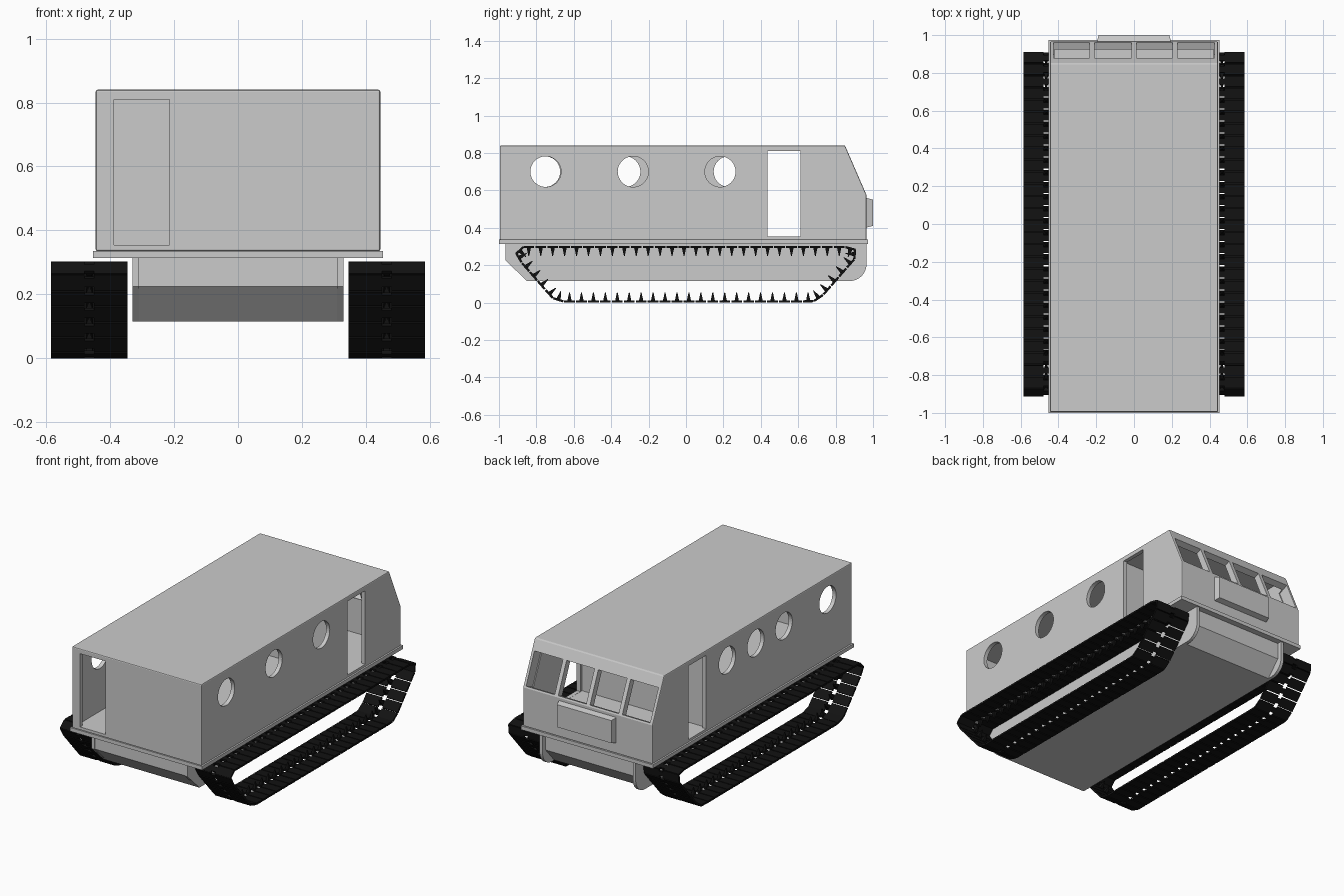
import bpy, bmesh, math
from mathutils import Vector, Matrix

if "Cube" in bpy.data.objects:
    bpy.data.objects.remove(bpy.data.objects["Cube"])

black = bpy.data.materials.new("track_black")
black.diffuse_color = (0.006, 0.006, 0.006, 1)
black.use_nodes = True
black.node_tree.nodes["Principled BSDF"].inputs["Base Color"].default_value = black.diffuse_color


def add_object(name, bm):
    bmesh.ops.recalc_face_normals(bm, faces=bm.faces[:])
    me = bpy.data.meshes.new(name)
    bm.to_mesh(me)
    bm.free()
    ob = bpy.data.objects.new(name, me)
    bpy.context.collection.objects.link(ob)
    return ob


def prism(name, pts, x0, x1):
    """Extrude a (y, z) profile from x0 to x1."""
    bm = bmesh.new()
    face = bm.faces.new([bm.verts.new((x0, y, z)) for y, z in pts])
    ext = bmesh.ops.extrude_face_region(bm, geom=[face])
    verts = [g for g in ext["geom"] if isinstance(g, bmesh.types.BMVert)]
    bmesh.ops.translate(bm, verts=verts, vec=(x1 - x0, 0, 0))
    return add_object(name, bm)


def rect(y0, y1, z0, z1):
    return [(y0, z0), (y1, z0), (y1, z1), (y0, z1)]


def circle(y, z, r, n=48):
    return [(y + r * math.cos(2 * math.pi * i / n), z + r * math.sin(2 * math.pi * i / n)) for i in range(n)]


def rounded(corners, steps=6):
    """Closed polyline from (y, z, radius) corners."""
    out = []
    for i, (y, z, r) in enumerate(corners):
        p = Vector((y, z))
        a = (Vector(corners[i - 1][:2]) - p).normalized()
        b = (Vector(corners[(i + 1) % len(corners)][:2]) - p).normalized()
        if r == 0:
            out.append(p)
            continue
        half = a.angle(b) / 2
        c = p + (a + b).normalized() * r / math.sin(half)
        t0, t1 = p + a * r / math.tan(half) - c, p + b * r / math.tan(half) - c
        for k in range(steps + 1):
            out.append(c + t0.lerp(t1, k / steps).normalized() * r)
    return out


def apply_modifiers(ob):
    bpy.context.view_layer.objects.active = ob
    for m in list(ob.modifiers):
        bpy.ops.object.modifier_apply(modifier=m.name)


def cut(ob, cutter):
    m = ob.modifiers.new("cut", "BOOLEAN")
    m.operation, m.solver, m.object = "DIFFERENCE", "EXACT", cutter
    apply_modifiers(ob)
    bpy.data.objects.remove(cutter)


# cabin body with sloped windscreen face
body = prism("cabin_body", [(-0.995, 0.335), (0.965, 0.335), (0.965, 0.575), (0.85, 0.84), (-0.995, 0.84)], -0.445, 0.445)
bev = body.modifiers.new("bevel", "BEVEL")
bev.width, bev.segments = 0.006, 2
apply_modifiers(body)

# hollow rear compartment and driver's cab, divided by a partition
cut(body, prism("cutter", rect(-0.97, 0.40, 0.352, 0.818), -0.42, 0.42))
cut(body, prism("cutter", [(0.42, 0.352), (0.925, 0.352), (0.925, 0.565), (0.818, 0.815), (0.42, 0.815)], -0.42, 0.42))

# side doors, rear door, round windows
cut(body, prism("cutter", rect(0.437, 0.613, 0.353, 0.81), -0.6, 0.6))
cut(body, prism("cutter", rect(-1.1, -0.9, 0.355, 0.81), -0.388, -0.214))
for y in (-0.75, -0.283, 0.183):
    cut(body, prism("cutter", circle(y, 0.70, 0.082), 0.35, 0.6))
for y in (-0.755, -0.326, -0.049, 0.23):
    cut(body, prism("cutter", circle(y, 0.70, 0.082), -0.6, -0.35))

# four windscreen panes cut square to the slope
low, high = Vector((0.961, 0.585)), Vector((0.879, 0.773))
n = Vector((0.92, 0.392)) * 0.07
for x0, x1 in ((-0.426, -0.235), (-0.21, -0.013), (0.013, 0.205), (0.23, 0.426)):
    cut(body, prism("cutter", [low - n, low + n, high + n, high - n], x0, x1))

# flange plate under the cabin
prism("floor_flange", rect(-1.0, 0.973, 0.313, 0.336), -0.453, 0.453)

# lower hull and its rounded side plates
prism("lower_hull", [(-0.96, 0.314), (-0.96, 0.225), (-0.85, 0.115), (0.85, 0.115), (0.935, 0.21), (0.935, 0.314)], -0.315, 0.315)
plate = rounded([(-0.965, 0.314, 0), (-0.965, 0.225, 0), (-0.85, 0.115, 0), (0.965, 0.115, 0.09), (0.965, 0.314, 0)], 10)
for s, side in ((1, "right"), (-1, "left")):
    prism("hull_plate_" + side, plate, s * 0.31, s * 0.33)

# tapered panel on the nose
bm = bmesh.new()
bmesh.ops.create_cube(bm, size=1)
for v in bm.verts:
    front = v.co.y > 0
    v.co = (v.co.x * (0.375 if front else 0.395), 1.0 if front else 0.96,
            0.48 + v.co.z * (0.14 if front else 0.16))
add_object("nose_panel", bm)

# track loop, resampled to equal links
loop = rounded([(-0.965, 0.303, 0.042), (-0.70, 0.0, 0.08), (0.705, 0.0, 0.08), (0.97, 0.303, 0.042)], 16)
loop.append(loop[0])
lengths = [(loop[i + 1] - loop[i]).length for i in range(len(loop) - 1)]
count = round(sum(lengths) / 0.0635)


def at(d):
    for i, seg in enumerate(lengths):
        if d <= seg:
            return loop[i].lerp(loop[i + 1], d / seg if seg else 0)
        d -= seg
    return loop[-1]


joints = [at(sum(lengths) * i / count) for i in range(count)]


def build_track(name, cx):
    bm = bmesh.new()
    for i, p in enumerate(joints):
        q = joints[(i + 1) % count]
        t = (q - p).normalized()
        inward = Vector((-t.y, t.x))
        mid, span = (p + q) / 2, (q - p).length
        frame = Matrix(((1, 0, 0, cx), (0, t.x, inward.x, mid.x), (0, t.y, inward.y, mid.y), (0, 0, 0, 1)))
        # two shoe halves and the central bridge
        for x, w, l in ((-0.0675, 0.105, 0.9), (0.0675, 0.105, 0.9), (0, 0.034, 0.5)):
            m = frame @ Matrix.Translation((x, 0, 0.006)) @ Matrix.Diagonal((w, span * l, 0.012, 1))
            bmesh.ops.create_cube(bm, size=1, matrix=m)
        # guide horn
        m = frame @ Matrix.Translation((0, 0, 0.032)) @ Matrix.Rotation(math.pi / 4, 4, "Z")
        bmesh.ops.create_cone(bm, cap_ends=True, segments=4, radius1=0.016, radius2=0.003, depth=0.044, matrix=m)
    ob = add_object(name, bm)
    ob.data.materials.append(black)


build_track("track_right", 0.465)
build_track("track_left", -0.465)
